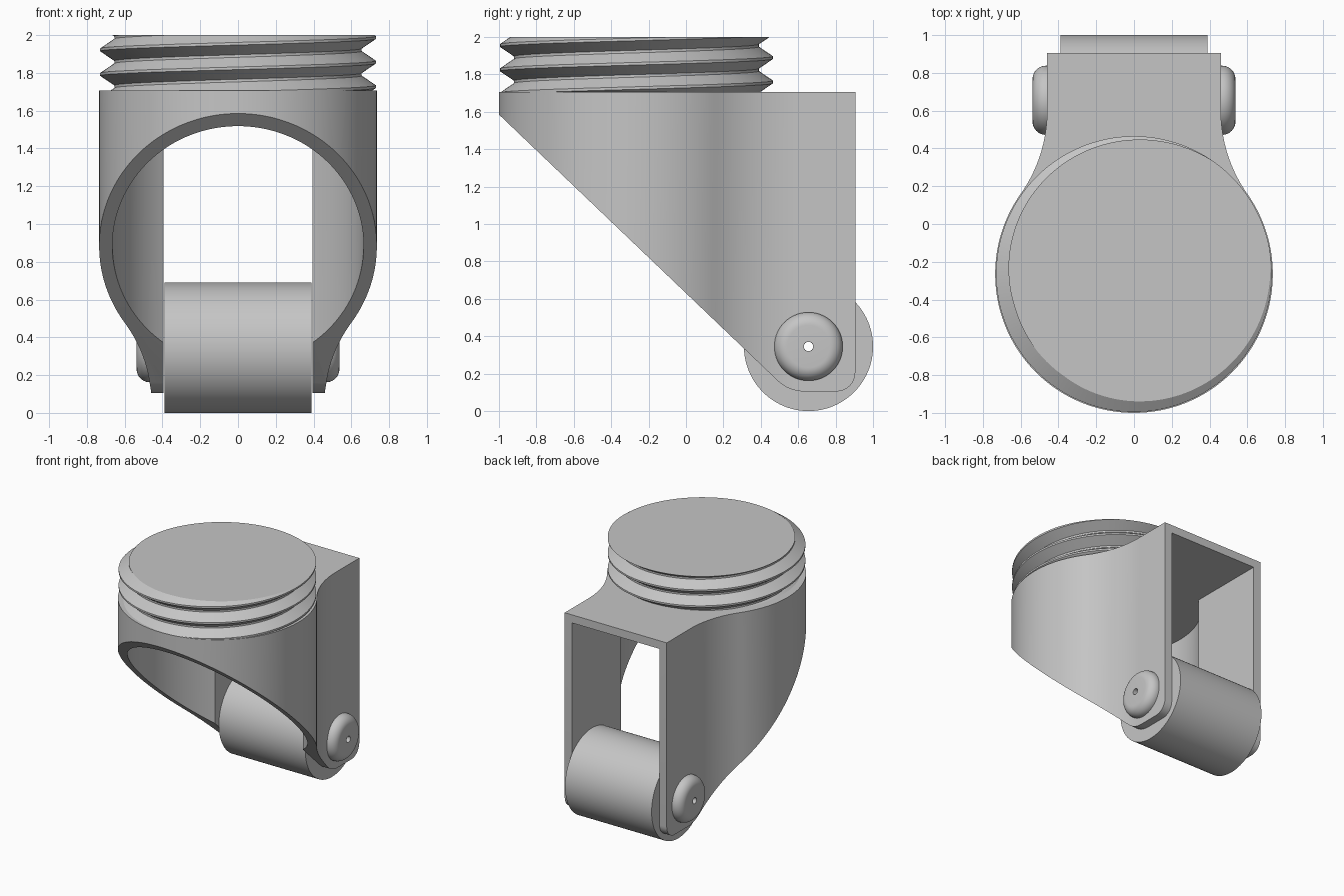
import bpy, bmesh
from math import sin, cos, pi, radians, sqrt, atan2, degrees
from mathutils import Matrix

cube = bpy.data.objects.get("Cube")
if cube:
    bpy.data.objects.remove(cube, do_unlink=True)

grey = bpy.data.materials.new("plain grey")
grey.use_nodes = True
grey.diffuse_color = (0.56, 0.56, 0.56, 1)
grey.node_tree.nodes["Principled BSDF"].inputs["Base Color"].default_value = (0.56, 0.56, 0.56, 1)


def finish(name, bm):
    bmesh.ops.recalc_face_normals(bm, faces=bm.faces[:])
    mesh = bpy.data.meshes.new(name)
    bm.to_mesh(mesh)
    bm.free()
    mesh.materials.append(grey)
    obj = bpy.data.objects.new(name, mesh)
    bpy.context.collection.objects.link(obj)
    return obj


def activate(obj):
    bpy.ops.object.select_all(action='DESELECT')
    obj.select_set(True)
    bpy.context.view_layer.objects.active = obj


def smooth(obj):
    activate(obj)
    bpy.ops.object.shade_smooth_by_angle(angle=radians(25))


def arc(cx, cy, r, a0, a1, n):
    angles = [radians(a0 + (a1 - a0) * i / n) for i in range(n + 1)]
    return [(cx + r * cos(a), cy + r * sin(a)) for a in angles]


def prism(name, pts, axis, lo, hi):
    """Extrude a flat outline along z (outline in xy) or x (outline in yz)."""
    def place(p, h):
        return (p[0], p[1], h) if axis == 'z' else (h, p[0], p[1])
    bm = bmesh.new()
    rings = [[bm.verts.new(place(p, h)) for p in pts] for h in (lo, hi)]
    for ring in rings:
        bm.faces.new(ring)
    n = len(pts)
    for i in range(n):
        j = (i + 1) % n
        bm.faces.new((rings[0][i], rings[0][j], rings[1][j], rings[1][i]))
    return finish(name, bm)


def mirrored(half):
    """Close an outline given its +x half, ending on x = 0."""
    return half + [(-x, y) for x, y in reversed(half[:-1])]


def boolean(obj, cutter, operation):
    cutter.hide_render = True
    mod = obj.modifiers.new("cut", 'BOOLEAN')
    mod.object = cutter
    mod.operation = operation
    mod.solver = 'EXACT'
    activate(obj)
    bpy.ops.object.modifier_apply(modifier=mod.name)
    bpy.data.objects.remove(cutter, do_unlink=True)


def lathe(name, loop, steps=96):
    """Turn a closed (x, radius) loop about the axle line."""
    bm = bmesh.new()
    vs = [bm.verts.new((x, 0, r)) for x, r in loop]
    es = [bm.edges.new((vs[i], vs[(i + 1) % len(vs)])) for i in range(len(vs))]
    bmesh.ops.spin(bm, geom=vs + es, cent=(0, 0, 0), axis=(1, 0, 0),
                   angle=2 * pi, steps=steps, use_merge=False)
    bmesh.ops.remove_doubles(bm, verts=bm.verts[:], dist=1e-4)
    bm.transform(Matrix.Translation((0, AXLE_Y, AXLE_Z)))
    return finish(name, bm)


AXLE_Y, AXLE_Z, HOLE = 0.655, 0.345, 0.025
CENTRE_Y, OUTER, INNER = -0.265, 0.735, 0.665
NECK, SLOT, TOP = 0.46, 0.395, 1.706

# Housing: round front blending into a narrow fork at the back
blend = 0.763
blend_y = CENTRE_Y + sqrt((OUTER + blend) ** 2 - (NECK + blend) ** 2)
tangent = degrees(atan2(blend_y - CENTRE_Y, NECK + blend))
half = [(NECK, 1.2)]
half += arc(NECK + blend, blend_y, blend, 180, 180 + tangent, 16)
half += arc(0, CENTRE_Y, OUTER, tangent, -90, 56)[1:]
half[-1] = (0, CENTRE_Y - OUTER)
housing = prism("housing", mirrored(half), 'z', -0.3, TOP)

# Side outline: sloping underside and rounded fork feet
side = [(-1.2, 2.2), (-1.2, 1.776)]
side += arc(0.63, 0.305, 0.2, -133.7, -90, 8)
side += arc(0.805, 0.205, 0.1, -90, 0, 10)
side += [(0.905, 2.2)]
boolean(housing, prism("side_cutter", side, 'x', -1.5, 1.5), 'INTERSECT')

# Hollow: round chamber opening into the wheel slot
meet = degrees(atan2(sqrt(INNER ** 2 - SLOT ** 2), SLOT))
half = [(SLOT, 1.3)] + arc(0, CENTRE_Y, INNER, meet, -90, 60)
half[-1] = (0, CENTRE_Y - INNER)
boolean(housing, prism("hollow_cutter", mirrored(half), 'z', -0.6, 1.64), 'DIFFERENCE')

# Axle bore through both fork arms
bore = arc(AXLE_Y, AXLE_Z, HOLE, 0, 360, 24)[:-1]
boolean(housing, prism("bore_cutter", bore, 'x', -1, 1), 'DIFFERENCE')
smooth(housing)

# Wheel
W, R = 0.39, 0.345
smooth(lathe("wheel", [(-W, HOLE), (W, HOLE), (W, R), (-W, R)], 128))

# Domed axle caps
for name, s in (("left_axle_cap", 1), ("right_axle_cap", -1)):
    dome = arc(0.467, 0.113, 0.07, 0, 90, 10)
    loop = [(0.455, HOLE), (0.537, HOLE)] + dome + [(0.455, 0.183)]
    smooth(lathe(name, [(s * x, r) for x, r in loop]))

# Threaded stem: helical strip trimmed flat at both ends
PITCH, CREST, ROOT, STEPS, TURNS = 0.13, 0.73, 0.655, 128, 6
profile = [(CREST, -0.007), (CREST, 0.007), (ROOT, 0.058), (ROOT, 0.072), (CREST, PITCH - 0.007)]
bm = bmesh.new()
previous = None
for i in range(STEPS * TURNS + 1):
    a = 2 * pi * i / STEPS
    z0 = 1.987 + PITCH * (i / STEPS - 4)
    row = [bm.verts.new((r * cos(a), CENTRE_Y + r * sin(a), z0 + z)) for r, z in profile]
    if previous:
        for k in range(len(row) - 1):
            bm.faces.new((previous[k], row[k], row[k + 1], previous[k + 1]))
    previous = row
bmesh.ops.remove_doubles(bm, verts=bm.verts[:], dist=1e-4)
for z, up in ((2.0, 1), (TOP - 0.006, -1)):
    cut = bmesh.ops.bisect_plane(bm, geom=bm.verts[:] + bm.edges[:] + bm.faces[:], dist=1e-6,
                                 plane_co=(0, 0, z), plane_no=(0, 0, up), clear_outer=True)
    rim = [e for e in cut["geom_cut"] if isinstance(e, bmesh.types.BMEdge)]
    bmesh.ops.edgeloop_fill(bm, edges=rim)
smooth(finish("threaded_stem", bm))
